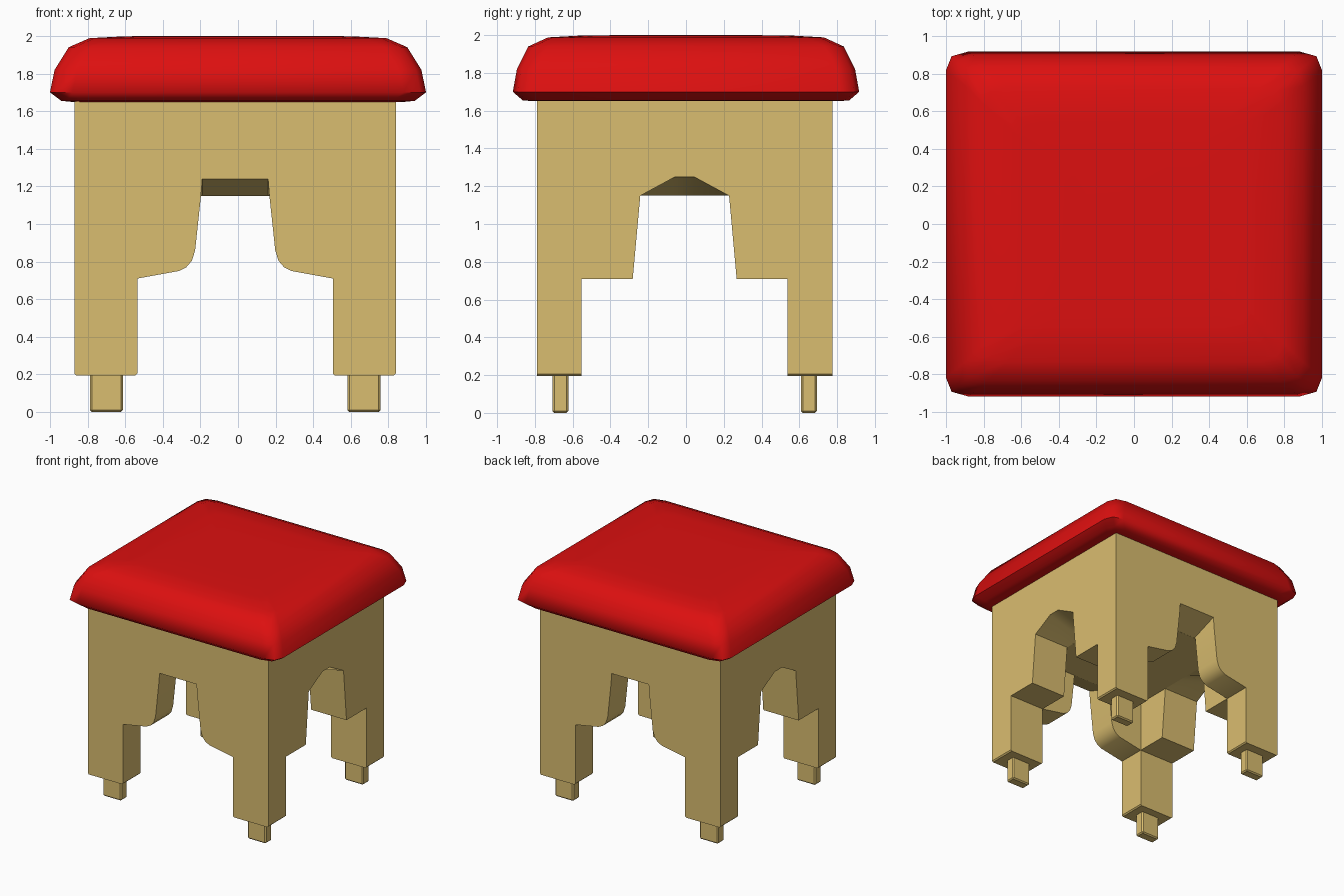
import bpy, bmesh, math

cube = bpy.data.objects.get("Cube")
if cube:
    bpy.data.objects.remove(cube, do_unlink=True)


def material(name, rgb):
    mat = bpy.data.materials.new(name)
    mat.use_nodes = True
    mat.diffuse_color = (*rgb, 1)
    mat.node_tree.nodes["Principled BSDF"].inputs["Base Color"].default_value = (*rgb, 1)
    return mat


RED = material("red fabric", (0.72, 0.005, 0.005))
WOOD = material("pale wood", (0.70, 0.51, 0.16))
CX, CY = -0.015, -0.007          # frame centre
LEG_X, LEG_Y = 0.52, 0.545       # inner faces of the legs
OUT_X, OUT_Y = 0.855, 0.783      # outer faces of the legs
TOP, CEILING = 1.68, 1.15


def finish(name, bm, mat, angle):
    bmesh.ops.recalc_face_normals(bm, faces=bm.faces)
    mesh = bpy.data.meshes.new(name)
    bm.to_mesh(mesh)
    bm.free()
    mesh.materials.append(mat)
    obj = bpy.data.objects.new(name, mesh)
    bpy.context.collection.objects.link(obj)
    bpy.ops.object.select_all(action='DESELECT')
    obj.select_set(True)
    bpy.context.view_layer.objects.active = obj
    bpy.ops.object.shade_smooth_by_angle(angle=math.radians(angle))
    return obj


def loft(name, rings, mat, angle=30):
    """Skin a list of equal closed rings and cap both ends."""
    bm = bmesh.new()
    loops = [[bm.verts.new(p) for p in ring] for ring in rings]
    n = len(loops[0])
    for a, b in zip(loops, loops[1:]):
        for i in range(n):
            j = (i + 1) % n
            bm.faces.new((a[i], a[j], b[j], b[i]))
    bm.faces.new(loops[0])
    bm.faces.new(loops[-1])
    return finish(name, bm, mat, angle)


def box(name, centre, size, bevel=0.0):
    bm = bmesh.new()
    bmesh.ops.create_cube(bm, size=1)
    for v in bm.verts:
        v.co = [c + s * k for c, s, k in zip(centre, size, v.co)]
    if bevel:
        bmesh.ops.bevel(bm, geom=bm.edges[:], offset=bevel, segments=1, affect='EDGES')
    return finish(name, bm, WOOD, 30)


def mirrored(half):
    return half + [(-u, z) for u, z in reversed(half)]


# Front and back: full-width panels with legs and curved brackets
panel = [(OUT_X, TOP), (OUT_X, 0.205), (OUT_X - 0.01, 0.195), (LEG_X + 0.01, 0.195),
         (LEG_X, 0.205), (LEG_X, 0.71), (0.30, 0.75), (0.26, 0.77), (0.23, 0.805),
         (0.213, 0.86), (0.182, CEILING)]
outer = mirrored(panel + [(0.175, 1.24)])
inner = mirrored(panel + [(0.175, CEILING + 0.001)])
for name, s in (("front_legs_panel", -1), ("back_legs_panel", 1)):
    loft(name, [[(CX + u, CY + s * OUT_Y, z) for u, z in outer],
                [(CX + u, CY + s * LEG_Y, z) for u, z in inner]], WOOD)

# Sides: panels between the legs with angular arches
panel = [(LEG_Y, TOP), (LEG_Y, 0.71), (0.275, 0.71), (0.235, CEILING)]
outer = mirrored(panel + [(0.05, 1.25)])
inner = mirrored(panel + [(0.05, CEILING + 0.001)])
for name, s in (("right_side_panel", -1), ("left_side_panel", 1)):
    loft(name, [[(CX + s * OUT_X, CY + u, z) for u, z in outer],
                [(CX + s * LEG_X, CY + u, z) for u, z in inner]], WOOD)

# Solid core under the seat
box("seat_core", (CX, CY, (TOP + CEILING) / 2), (2 * LEG_X, 2 * LEG_Y, TOP - CEILING))

# Small feet
for fy, sy in (("front", -1), ("back", 1)):
    for fx, sx in (("right", -1), ("left", 1)):
        box(f"{fy}_{fx}_foot", (CX + sx * 0.685, CY + sy * 0.658, 0.11),
            (0.175, 0.085, 0.22), 0.01)


# Padded seat: stacked rounded rectangles
def cushion_ring(hx, hy, z):
    corner = [(hx, hy - 0.10), (hx - 0.03, hy - 0.025), (hx - 0.12, hy)]
    quarter = lambda sx, sy: [(sx * x, sy * y, z) for x, y in corner]
    return (quarter(1, 1) + quarter(-1, 1)[::-1]
            + quarter(-1, -1) + quarter(1, -1)[::-1])


sections = [(0.89, 0.81, 1.65), (0.94, 0.865, 1.655), (1.0, 0.917, 1.70),
            (0.975, 0.895, 1.82), (0.90, 0.835, 1.94), (0.79, 0.73, 1.988),
            (0.60, 0.55, 1.998), (0.35, 0.32, 2.0)]
loft("seat_cushion", [cushion_ring(*s) for s in sections], RED, 60)
